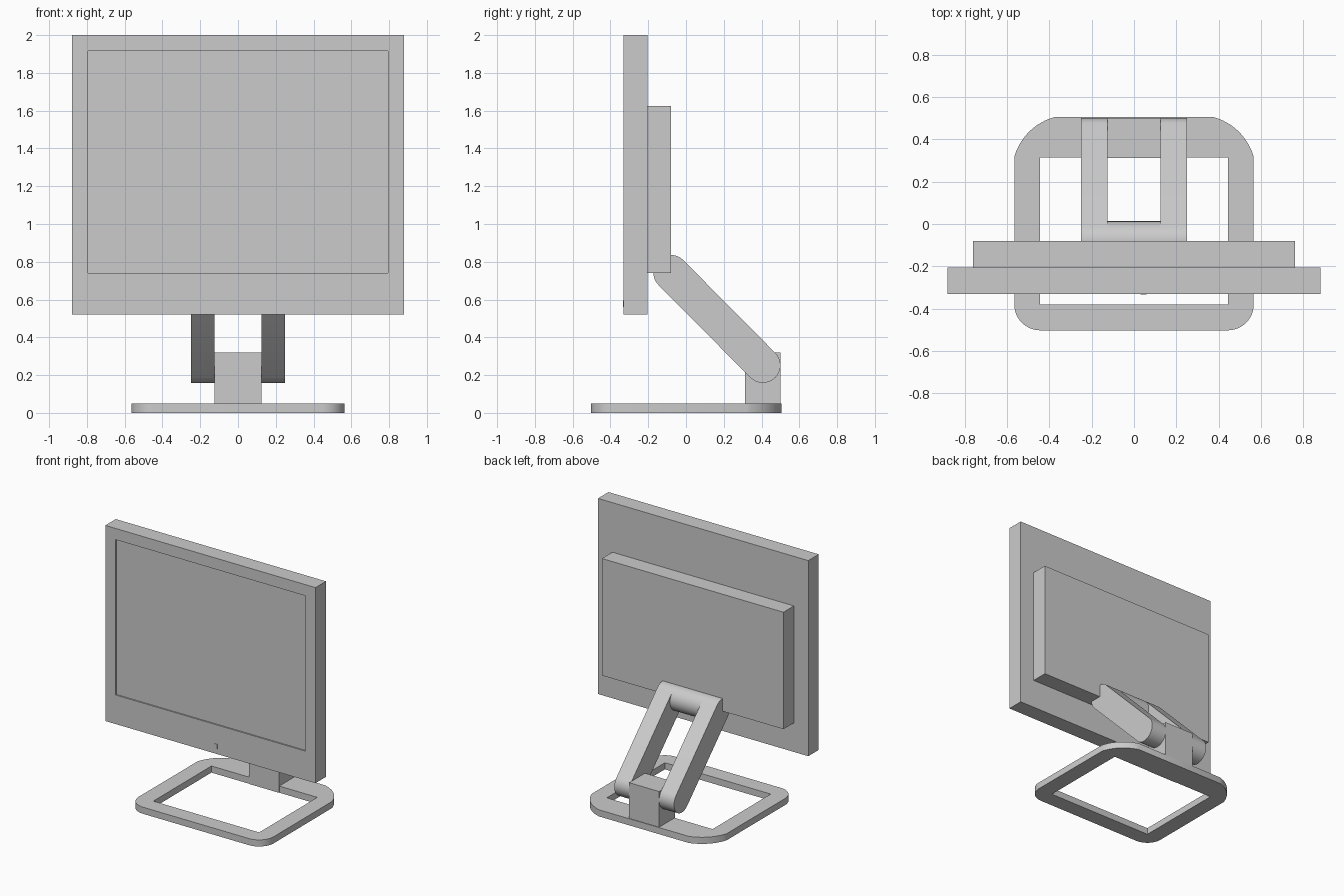
import bpy, bmesh, math
from mathutils import Vector

if "Cube" in bpy.data.objects:
    bpy.data.objects.remove(bpy.data.objects["Cube"], do_unlink=True)

GREY = (0.6, 0.6, 0.6, 1.0)
mat = bpy.data.materials.new("light grey plastic")
mat.use_nodes = True
mat.diffuse_color = GREY
mat.node_tree.nodes["Principled BSDF"].inputs["Base Color"].default_value = GREY


def finish(name, bm, smooth=False):
    bmesh.ops.recalc_face_normals(bm, faces=bm.faces)
    mesh = bpy.data.meshes.new(name)
    bm.to_mesh(mesh)
    bm.free()
    mesh.materials.append(mat)
    obj = bpy.data.objects.new(name, mesh)
    bpy.context.collection.objects.link(obj)
    if smooth:
        bpy.ops.object.select_all(action="DESELECT")
        obj.select_set(True)
        bpy.context.view_layer.objects.active = obj
        bpy.ops.object.shade_smooth_by_angle(angle=math.radians(30))
    return obj


def box_mesh(lo, hi):
    bm = bmesh.new()
    bmesh.ops.create_cube(bm, size=1)
    lo, hi = Vector(lo), Vector(hi)
    for v in bm.verts:
        v.co = (lo + hi) / 2 + v.co * (hi - lo)
    return bm


def arc(cx, cy, r, start, end, steps=12):
    angles = [math.radians(start + (end - start) * i / steps) for i in range(steps + 1)]
    return [(cx + r * math.cos(a), cy + r * math.sin(a)) for a in angles]


def extruded(name, points, direction):
    """Closed outline pushed along a direction, rounded sides shaded smooth."""
    bm = bmesh.new()
    face = bm.faces.new([bm.verts.new(p) for p in points])
    ext = bmesh.ops.extrude_face_region(bm, geom=[face])["geom"]
    bmesh.ops.translate(bm, vec=direction,
                        verts=[g for g in ext if isinstance(g, bmesh.types.BMVert)])
    return finish(name, bm, smooth=True)


# Screen housing with a shallow recessed display
bm = box_mesh((-0.88, -0.33, 0.52), (0.88, -0.205, 2.0))
bm.normal_update()
front = min(bm.faces, key=lambda f: f.calc_center_median().y)
bmesh.ops.inset_individual(bm, faces=[front], thickness=0.12)
for v in front.verts:
    if v.co.z < 1:
        v.co.z = 0.74
display = bmesh.ops.extrude_discrete_faces(bm, faces=[front])["faces"][0]
bmesh.ops.translate(bm, vec=(0, 0.01, 0), verts=display.verts)
finish("screen_housing", bm)

# Rear housing, small power button and neck
finish("rear_housing", box_mesh((-0.76, -0.206, 0.74), (0.76, -0.08, 1.625)))
finish("power_button", box_mesh((0.03, -0.334, 0.56), (0.06, -0.328, 0.595)))
finish("neck", box_mesh((-0.125, 0.312, 0.0), (0.125, 0.5, 0.32)))

# Pair of round-ended support arms and the bar joining them at the top
R = 0.093
outline = arc(0.407, 0.252, R, -135, 45, 20) + arc(-0.08, 0.743, R, 45, 225, 20)
for side, x in (("right", -0.25), ("left", 0.125)):
    extruded(side + "_arm", [(x, y, z) for y, z in outline], (0.125, 0, 0))
bar = arc(-0.08, 0.743, R, 0, 360, 40)[:-1]
extruded("arm_crossbar", [(-0.125, y, z) for y, z in bar], (0.25, 0, 0))

# Open base ring: small front corners, broad rear corners
half = arc(0.443, -0.38, 0.122, -90, 0) + arc(0.305, 0.244, 0.27, 16.3, 75.1)
half[-1] = (half[-1][0], 0.505)
ring = half + [(-x, y) for x, y in reversed(half)]
base = extruded("base", [(x, y, 0) for x, y in ring], (0, 0, 0.05))
cutter = finish("base_cutter", box_mesh((-0.443, -0.38, -0.1), (0.443, 0.315, 0.2)))
cutter.hide_render = True
cutter.hide_viewport = True
cut = base.modifiers.new("opening", "BOOLEAN")
cut.operation = "DIFFERENCE"
cut.solver = "EXACT"
cut.object = cutter
